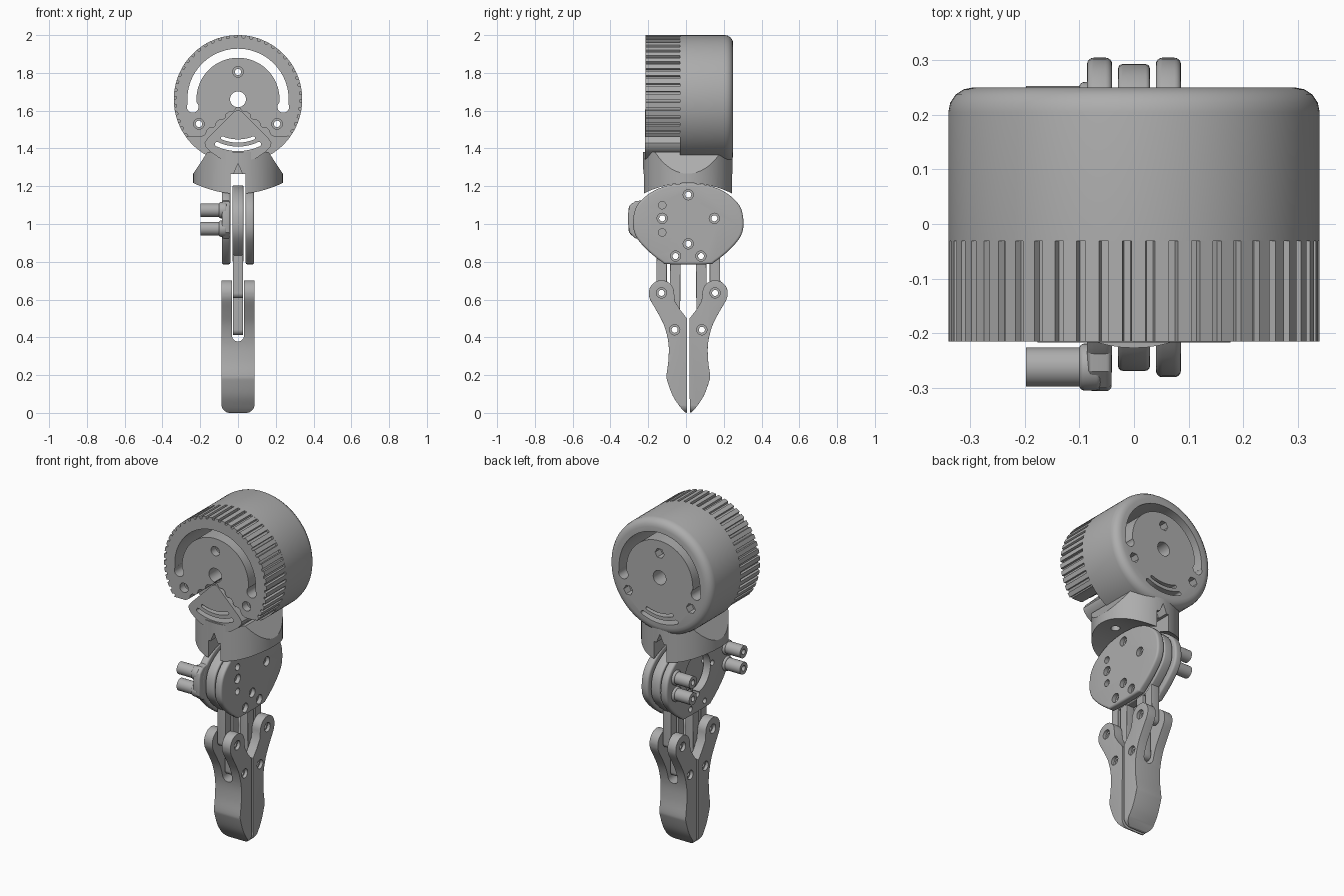
import bpy, bmesh
from math import sin, cos, pi, radians, hypot
from mathutils import Vector

cube = bpy.data.objects.get("Cube")
if cube:
    bpy.data.objects.remove(cube, do_unlink=True)

grey = bpy.data.materials.new("matte grey")
grey.use_nodes = True
grey.diffuse_color = (0.42, 0.42, 0.42, 1)
grey.node_tree.nodes["Principled BSDF"].inputs["Base Color"].default_value = (0.42, 0.42, 0.42, 1)
parts = []


def prism(name, pts, axis, lo, hi, bevel=0, where=lambda mid: True):
    """Extrude a 2D outline along an axis; optionally round chosen cap edges."""
    put = {"x": lambda a, b, t: (t, a, b), "y": lambda a, b, t: (a, t, b),
           "z": lambda a, b, t: (a, b, t)}[axis]
    k = "xyz".index(axis)
    bm = bmesh.new()
    face = bm.faces.new([bm.verts.new(put(a, b, lo)) for a, b in pts])
    new = bmesh.ops.extrude_face_region(bm, geom=[face])["geom"]
    shift = Vector(put(0, 0, hi - lo))
    bmesh.ops.translate(bm, vec=shift, verts=[v for v in new if isinstance(v, bmesh.types.BMVert)])
    bmesh.ops.recalc_face_normals(bm, faces=bm.faces)
    if bevel:
        rim = [e for e in bm.edges if abs(e.verts[0].co[k] - e.verts[1].co[k]) < 1e-5
               and where((e.verts[0].co + e.verts[1].co) / 2)]
        bmesh.ops.bevel(bm, geom=rim, offset=bevel, segments=4, profile=0.5,
                        affect="EDGES", clamp_overlap=True)
    mesh = bpy.data.meshes.new(name)
    bm.to_mesh(mesh)
    bm.free()
    mesh.materials.append(grey)
    ob = bpy.data.objects.new(name, mesh)
    bpy.context.collection.objects.link(ob)
    parts.append(ob)
    return ob


def boolean(ob, tool, how="DIFFERENCE"):
    mod = ob.modifiers.new("cut", "BOOLEAN")
    mod.operation, mod.solver, mod.object = how, "EXACT", tool
    bpy.context.view_layer.objects.active = ob
    bpy.ops.object.modifier_apply(modifier=mod.name)
    parts.remove(tool)
    bpy.data.objects.remove(tool, do_unlink=True)


def cut(ob, pts, axis, lo, hi):
    boolean(ob, prism("cutter", pts, axis, lo, hi))


def circle(a, b, r, n=24):
    return [(a + r * cos(2 * pi * i / n), b + r * sin(2 * pi * i / n)) for i in range(n)]


def arc(a, b, r, start, end, n=16):
    angles = [radians(start + (end - start) * i / n) for i in range(n + 1)]
    return [(a + r * cos(t), b + r * sin(t)) for t in angles]


def band(r_in, r_out, start, end, n=16):
    """Curved slot outline around the drum axis, with rounded ends."""
    mid, half = (r_in + r_out) / 2, (r_out - r_in) / 2
    def centre(d):
        return mid * cos(radians(d)), HUB + mid * sin(radians(d))
    return (arc(0, HUB, r_out, start, end, n) + arc(*centre(end), half, end, end + 180, 8)[1:-1]
            + arc(0, HUB, r_in, end, start, n) + arc(*centre(start), half, start + 180, start + 360, 8)[1:-1])


def spline(pts, closed=False, steps=4):
    n, out = len(pts), []
    for i in range(n if closed else n - 1):
        ids = [(i + j) % n if closed else min(max(i + j, 0), n - 1) for j in (-1, 0, 1, 2)]
        p0, p1, p2, p3 = [Vector(pts[j]) for j in ids]
        for s in range(steps):
            t = s / steps
            v = 0.5 * (2 * p1 + (p2 - p0) * t + (2 * p0 - 5 * p1 + 4 * p2 - p3) * t * t
                       + (3 * p1 - p0 - 3 * p2 + p3) * t ** 3)
            out.append(tuple(v))
    return out if closed else out + [tuple(pts[-1])]


def mirrored(pts):
    """Complete a half outline (listed top to bottom at x <= 0)."""
    return pts + [(-a, b) for a, b in reversed(pts) if abs(a) > 1e-6]


# Drum and knurled ring
HUB, R = 1.66, 0.34
drum = prism("drum", circle(0, HUB, R, 96), "y", -0.031, 0.25, 0.045, lambda m: m.y > 0.1)
teeth = 50
knurl = []
for i in range(teeth):
    for f, r in ((0, R), (0.6, R), (0.65, R - 0.013), (0.95, R - 0.013)):
        t = 2 * pi * (i + f) / teeth
        knurl.append((r * cos(t), HUB + r * sin(t)))
ring = prism("knurled_ring", knurl, "y", -0.215, -0.03)

# Toothed V-shaped notch in the ring
rack = [(0, 1.625)]
for i in range(14):
    f = 0.1 + 0.9 * i / 14
    off = 0.006 if i // 2 % 2 else -0.006
    rack.append((-0.2 * f - off * 0.6, 1.625 - 0.165 * f + off * 0.8))
cut(ring, mirrored(rack + [(-0.2, 1.46), (-0.5, 1.46), (-0.5, 1.2)]), "y", -0.3, -0.029)

# Fan-shaped plate in the notch
fan = prism("fan_plate", mirrored([(0, 1.605), (-0.02, 1.595), (-0.16, 1.455), (-0.177, 1.43),
            (-0.172, 1.41), (-0.15, 1.385), (-0.1, 1.35), (-0.05, 1.334), (0, 1.33)]),
            "y", -0.217, -0.029)

# Openings that run through the drum assembly
for ob in (drum, ring):
    cut(ob, band(0.22, 0.268, -8, 188, 48), "y", -0.4, 0.4)
    cut(ob, circle(0, HUB, 0.042, 32), "y", -0.4, 0.4)
    for side in (-1, 1):
        cut(ob, circle(side * 0.24, 1.62, 0.031), "y", -0.4, 0.4)
    for a, b in ((0, 1.805), (-0.207, 1.53), (0.207, 1.53)):
        cut(ob, circle(a, b, 0.017), "y", -0.4, 0.4)
        cut(ob, circle(a, b, 0.028), "y", -0.3, -0.17)
        cut(ob, circle(a, b, 0.03, 6), "y", 0.2, 0.3)
for ob in (drum, fan):
    for slot in (band(0.212, 0.229, 248, 292), band(0.25, 0.274, 245, 295)):
        cut(ob, slot, "y", -0.4, 0.4)

# Wrist base: round puck tapered at the sides, hollowed below
base = prism("wrist_base", circle(0, 0.01, 0.237, 64), "z", 1.1, 1.5)
boolean(base, prism("taper", mirrored([(-0.162, 1.38), (-0.24, 1.262), (-0.24, 1.12)]),
                    "y", -0.4, 0.4), "INTERSECT")
cut(base, circle(0.01, 0.697, 0.52, 128), "x", -0.5, 0.5)
cut(base, [(-0.04, 1), (-0.04, 1.265), (0.04, 1.265), (0.04, 1)], "y", -0.4, 0.4)
for y in (-0.25, 0.25):
    cut(base, [(-0.03, 1.25), (0, 1.32), (0.03, 1.25)], "y", y - 0.07, y + 0.07)
for x in (-0.14, 0.14):
    cut(base, circle(x, 0.01, 0.025), "z", 1, 1.28)

# Palm: two outer plates around a spacer
MID = 0.012
half = [(0, 1.215), (0.11, 1.203), (0.2, 1.165), (0.27, 1.1), (0.292, 1.02), (0.28, 0.94),
        (0.22, 0.865), (0.14, 0.8), (0.1, 0.787)]
outline = spline([(MID + a, b) for a, b in half]
                 + [(MID - a, b) for a, b in reversed(half[1:])], True, 4)
inner = [(MID + (a - MID) * 0.96, 1 + (b - 1) * 0.95) for a, b in outline]
right_plate = prism("palm_plate_left", outline, "x", 0.04, 0.086, 0.012)
left_plate = prism("palm_plate_right", outline, "x", -0.086, -0.04, 0.012)
spacer = prism("palm_spacer", inner, "x", -0.029, 0.029, 0.008)
bolts = [(0.012, 1.155), (0.15, 1.03), (-0.126, 1.03), (0.012, 0.895), (-0.055, 0.83), (0.079, 0.83)]
for ob in (right_plate, left_plate, spacer):
    for a, b in bolts:
        cut(ob, circle(a, b, 0.016), "x", -0.2, 0.2)
for a, b in bolts:
    cut(right_plate, circle(a, b, 0.027), "x", 0.062, 0.2)
for z in (0.955, 1.1):
    cut(right_plate, circle(-0.126, z, 0.02), "x", 0.06, 0.2)
cut(left_plate, circle(MID, 1.025, 0.12, 48), "x", -0.2, -0.03)

# Cable posts on the outer face, and the tab that carries the front pair
prism("post_tab", [(-0.2, 0.91), (-0.27, 0.925), (-0.3, 0.955), (-0.306, 1.0), (-0.306, 1.06),
      (-0.3, 1.09), (-0.27, 1.12), (-0.2, 1.13)], "x", -0.085, -0.041, 0.01)
for name, y in (("front", -0.262), ("rear", 0.217)):
    for level, z in (("lower", 0.975), ("upper", 1.073)):
        post = prism(f"{name}_{level}_post", circle(y, z, 0.036, 32), "x", -0.198, -0.06)
        cut(post, circle(y, z, 0.016), "x", -0.3, -0.12)
        prism(f"{name}_{level}_post_collar", circle(y, z, 0.043, 32), "x", -0.1, -0.06, 0.009)


# Linkage bars and fingers, front and rear
def flip(pts, side):
    return [(MID + side * (a - MID), b) for a, b in pts]


outer_edge = spline([(-0.197, 0.635), (-0.19, 0.6), (-0.15, 0.53), (-0.115, 0.46), (-0.093, 0.37),
                     (-0.093, 0.28), (-0.103, 0.2), (-0.098, 0.165), (-0.07, 0.09), (-0.03, 0.03), (-0.006, 0.003)])
finger_shape = (arc(-0.13, 0.635, 0.067, 0, 172, 16) + outer_edge
                + [(0.004, 0.0), (0.005, 0.5), (-0.03, 0.545), (-0.058, 0.59)])
rounded_front = mirrored([(-0.0875, 0.9), (-0.0875, 0.05)] + arc(-0.0425, 0.045, 0.045, 180, 270, 8))
fork = mirrored([(-0.032, 0.9), (-0.032, 0.41)] + arc(0, 0.41, 0.032, 185, 270, 6))
pivots = [(-0.13, 0.635), (-0.06, 0.44)]
for name, side in (("front", 1), ("rear", -1)):
    finger = prism(f"{name}_finger", flip(finger_shape, side), "x", -0.087, 0.087, 0.022,
                   lambda m: abs(m.y - MID) > 0.03 and m.z > 0.02)
    boolean(finger, prism("rounding", rounded_front, "y", -0.5, 0.5), "INTERSECT")
    cut(finger, fork, "y", -0.5, 0.5)
    for p in flip(pivots, side):
        cut(finger, circle(*p, 0.016), "x", -0.3, 0.3)
        for lo, hi in ((-0.3, -0.068), (0.068, 0.3)):
            cut(finger, circle(*p, 0.027), "x", lo, hi)
    for bar, low, high in (("outer", pivots[0], 1.03), ("inner", pivots[1], 0.83)):
        a, b = low
        link = prism(f"{name}_{bar}_link", flip(arc(a + 0.004, high, 0.028, 0, 180)
                     + arc(a, b, 0.028, 180, 360), side), "x", -0.027, 0.027, 0.004)
        for p in flip([low, (a + 0.004, high)], side):
            cut(link, circle(*p, 0.016), "x", -0.3, 0.3)

# Smooth shading with sharp edges kept
bpy.ops.object.select_all(action="DESELECT")
for ob in parts:
    ob.select_set(True)
bpy.context.view_layer.objects.active = drum
bpy.ops.object.shade_smooth_by_angle(angle=radians(30))
